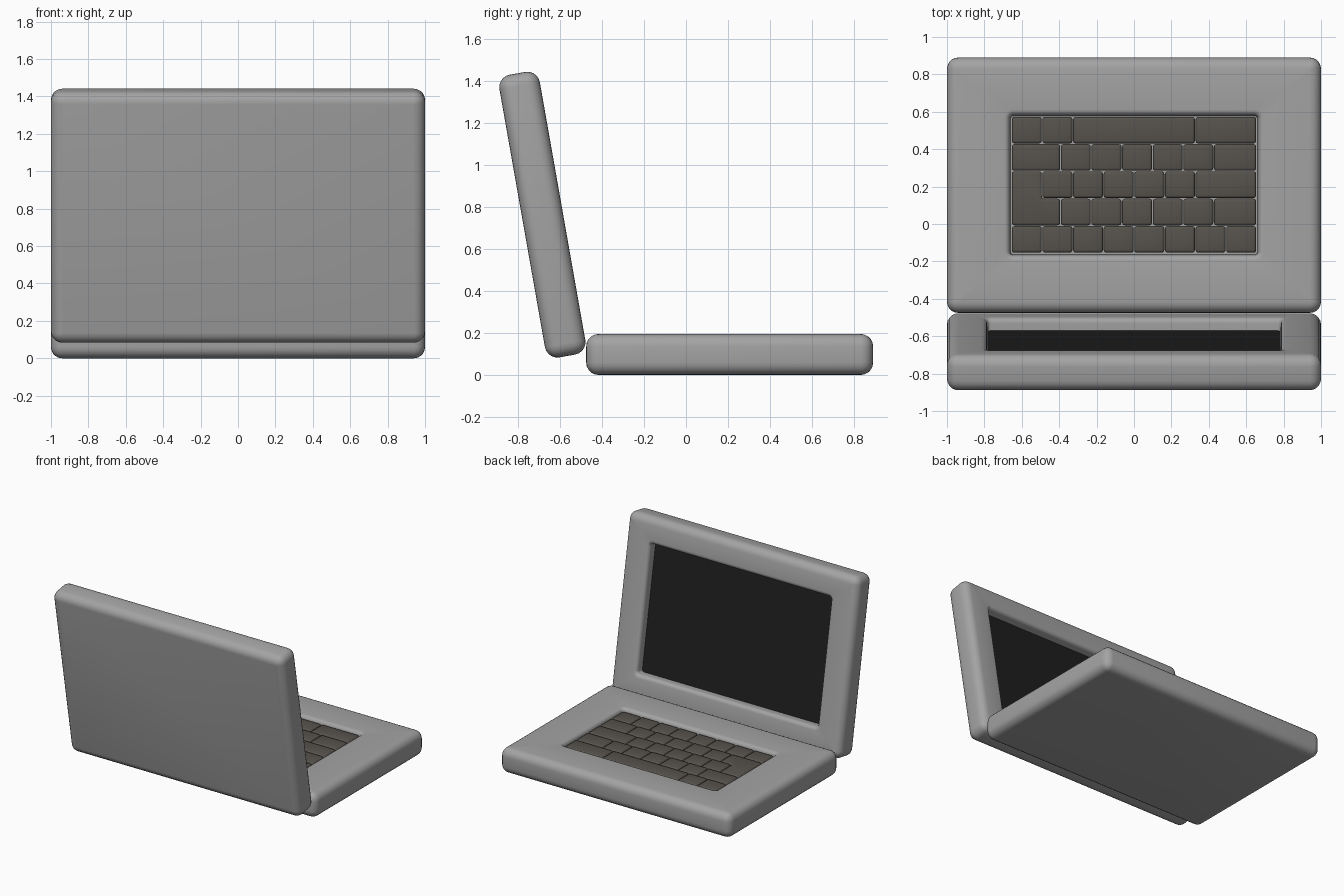
import bpy, bmesh, math
from mathutils import Vector

if "Cube" in bpy.data.objects:
    bpy.data.objects.remove(bpy.data.objects["Cube"])


def material(name, rgb):
    m = bpy.data.materials.new(name)
    m.diffuse_color = (*rgb, 1)
    m.use_nodes = True
    m.node_tree.nodes["Principled BSDF"].inputs["Base Color"].default_value = m.diffuse_color
    return m


GREY = material("grey casing", (0.37, 0.37, 0.37))
BROWN = material("brown keys", (0.095, 0.086, 0.073))
BLACK = material("black screen", (0.013, 0.013, 0.013))

W, H, T, R = 1.0, 0.6825, 0.195, 0.06   # half width, half depth, thickness, rounding


def finish(name, bm, mats, angle):
    bmesh.ops.recalc_face_normals(bm, faces=bm.faces)
    mesh = bpy.data.meshes.new(name)
    bm.to_mesh(mesh)
    bm.free()
    for m in mats:
        mesh.materials.append(m)
    ob = bpy.data.objects.new(name, mesh)
    bpy.context.collection.objects.link(ob)
    bpy.ops.object.select_all(action='DESELECT')
    ob.select_set(True)
    bpy.context.view_layer.objects.active = ob
    bpy.ops.object.shade_smooth_by_angle(angle=math.radians(angle))
    return ob


def rounded_ring(bm, hw, hh, r, z, n=5):
    ring = []
    for i, (sx, sy) in enumerate([(1, 1), (-1, 1), (-1, -1), (1, -1)]):
        for k in range(n + 1):
            a = math.radians(90 * (i + k / n))
            ring.append(bm.verts.new((sx * (hw - r) + r * math.cos(a),
                                      sy * (hh - r) + r * math.sin(a), z)))
    return ring


def shell(name, fw, fh, depth, lip, floor_mat):
    """Rounded slab with a recess of half size fw x fh sunk in its top."""
    bm = bmesh.new()
    steps = [math.radians(90 * i / 5) for i in range(6)]
    prof = []                            # (half width, half height, corner radius, z)
    for a in steps:                      # lower rounded edge
        s = R * (1 - math.sin(a))
        prof.append((W - s, H - s, max(R - s, 0.003), -T / 2 + R * (1 - math.cos(a))))
    for a in steps:                      # upper rounded edge
        s = R * (1 - math.cos(a))
        prof.append((W - s, H - s, max(R - s, 0.003), T / 2 - R * (1 - math.sin(a))))
    for a in steps:                      # soft lip of the recess
        s = lip * (1 - math.sin(a))
        prof.append((fw + s + 0.004, fh + s + 0.004, 0.02 + s,
                     T / 2 - lip * (1 - math.cos(a))))
    # the lip is traversed from the flat top into the recess
    tail = []
    for a in steps:
        s = lip * (1 - math.sin(a))
        tail.append((fw + s + 0.004, fh + s + 0.004, 0.02 + s,
                     T / 2 - lip * (1 - math.cos(a))))
    prof = prof[:12] + tail + [(fw, fh, 0.015, T / 2 - depth)]
    rings = [rounded_ring(bm, *p) for p in prof]
    for a, b in zip(rings, rings[1:]):
        for i in range(len(a)):
            j = (i + 1) % len(a)
            bm.faces.new((a[i], a[j], b[j], b[i]))
    bm.faces.new(rings[0])
    bm.faces.new(rings[-1]).material_index = floor_mat
    return finish(name, bm, [GREY, BLACK], 50)


# Base with keyboard well
base = shell("base", 0.66, 0.37, 0.068, 0.03, 0)
base.location = (0, 0.2075, T / 2)

# Lid with recessed screen, leaning back ten degrees
lid = shell("lid", 0.78, 0.48, 0.068, 0.03, 1)
lid.location = (0, -0.683, 0.7625)
lid.rotation_euler = (math.radians(-80), 0, 0)

# Keyboard: rows from the hinge-far side, column bounds in key units
UX, UY, X0, Y0 = 1.31 / 8, 0.146, -0.655, 0.575
GAP, KEY_Z, KEY_H = 0.002, 0.122, 0.058
stagger = [1.6, 2.6, 3.6, 4.6, 5.6, 6.6, 8]
rows = [[0, 1, 2, 6, 8], [0] + stagger, [1, 2, 3, 4, 5, 6, 8], stagger, list(range(9))]
outlines = []
for r, cols in enumerate(rows):
    for a, b in zip(cols, cols[1:]):
        x1, x2 = X0 + a * UX + GAP, X0 + b * UX - GAP
        y1, y2 = Y0 - (r + 1) * UY + GAP, Y0 - r * UY - GAP
        outlines.append([(x1, y1), (x2, y1), (x2, y2), (x1, y2)])
# L-shaped key spanning rows three and four
xl, xs, xw = X0 + GAP, X0 + UX - GAP, X0 + 1.6 * UX - GAP
yb, ym, yt = Y0 - 4 * UY + GAP, Y0 - 3 * UY - GAP, Y0 - 2 * UY - GAP
outlines.append([(xl, yb), (xw, yb), (xw, ym), (xs, ym), (xs, yt), (xl, yt)])

bm = bmesh.new()
for pts in outlines:
    f = bm.faces.new([bm.verts.new((x, y, KEY_Z)) for x, y in pts])
    top = bmesh.ops.extrude_face_region(bm, geom=[f])["geom"]
    bmesh.ops.translate(bm, vec=Vector((0, 0, KEY_H)),
                        verts=[v for v in top if isinstance(v, bmesh.types.BMVert)])
bmesh.ops.recalc_face_normals(bm, faces=bm.faces)
edges = [e for e in bm.edges if max(v.co.z for v in e.verts) > KEY_Z + 0.01]
bmesh.ops.bevel(bm, geom=edges, offset=0.014, segments=3, profile=0.5, affect='EDGES')
finish("keys", bm, [BROWN], 40)
